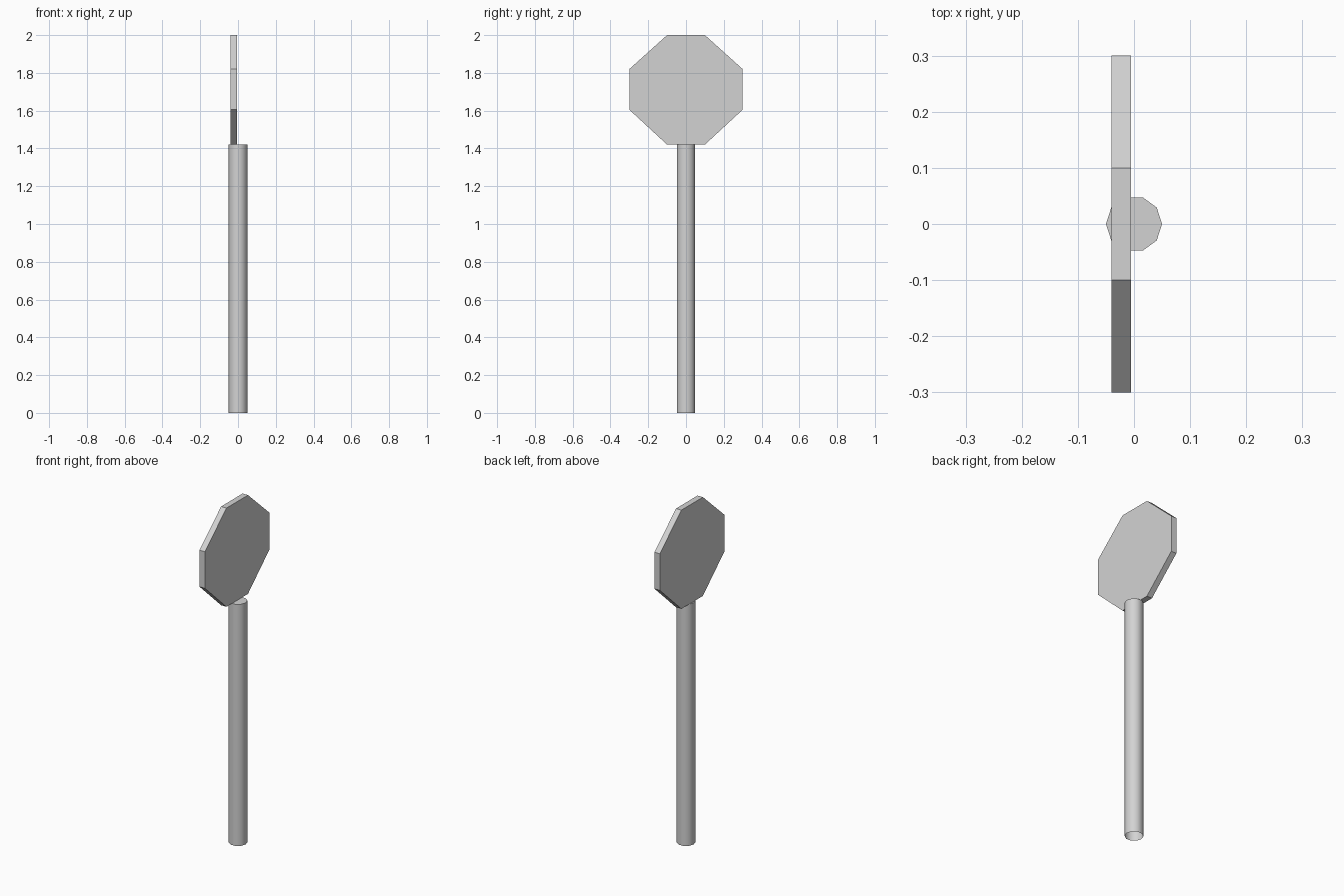
import bpy
import bmesh
import math

cube = bpy.data.objects.get("Cube")
if cube:
    bpy.data.objects.remove(cube, do_unlink=True)

# One light grey for the whole sign
GREY = (0.65, 0.65, 0.65, 1.0)
grey = bpy.data.materials.new("light_grey")
grey.use_nodes = True
grey.diffuse_color = GREY
grey.node_tree.nodes["Principled BSDF"].inputs["Base Color"].default_value = GREY


def extruded(name, outline, offset, open_base=False):
    """Extrude a planar outline by an offset into a solid, optionally without its base."""
    bm = bmesh.new()
    base = bm.faces.new([bm.verts.new(p) for p in outline])
    result = bmesh.ops.extrude_face_region(bm, geom=[base], use_keep_orig=True)
    moved = [v for v in result["geom"] if isinstance(v, bmesh.types.BMVert)]
    bmesh.ops.translate(bm, verts=moved, vec=offset)
    bmesh.ops.recalc_face_normals(bm, faces=bm.faces)
    if open_base:
        bmesh.ops.delete(bm, geom=[base], context="FACES_ONLY")
    mesh = bpy.data.meshes.new(name)
    bm.to_mesh(mesh)
    bm.free()
    mesh.materials.append(grey)
    obj = bpy.data.objects.new(name, mesh)
    bpy.context.collection.objects.link(obj)
    return obj


# Post: ten-sided, smooth around the side, closed on top and open underneath
SIDES, RADIUS, POST_TOP = 10, 0.05, 1.42
ring = [(RADIUS * math.cos(math.tau * i / SIDES),
         RADIUS * math.sin(math.tau * i / SIDES), 0) for i in range(SIDES)]
post = extruded("post", ring, (0, 0, POST_TOP), open_base=True)
bpy.ops.object.select_all(action="DESELECT")
post.select_set(True)
bpy.context.view_layer.objects.active = post
bpy.ops.object.shade_smooth_by_angle(angle=math.radians(40))

# Sign plate: flat octagon standing on the post, set towards one side
BACK, FRONT = -0.04, -0.005
half = [(0.1, POST_TOP), (0.3, 1.605), (0.3, 1.82), (0.1, 2.0)]
octagon = half + [(-y, z) for y, z in reversed(half)]
extruded("sign_plate", [(BACK, y, z) for y, z in octagon], (FRONT - BACK, 0, 0))
